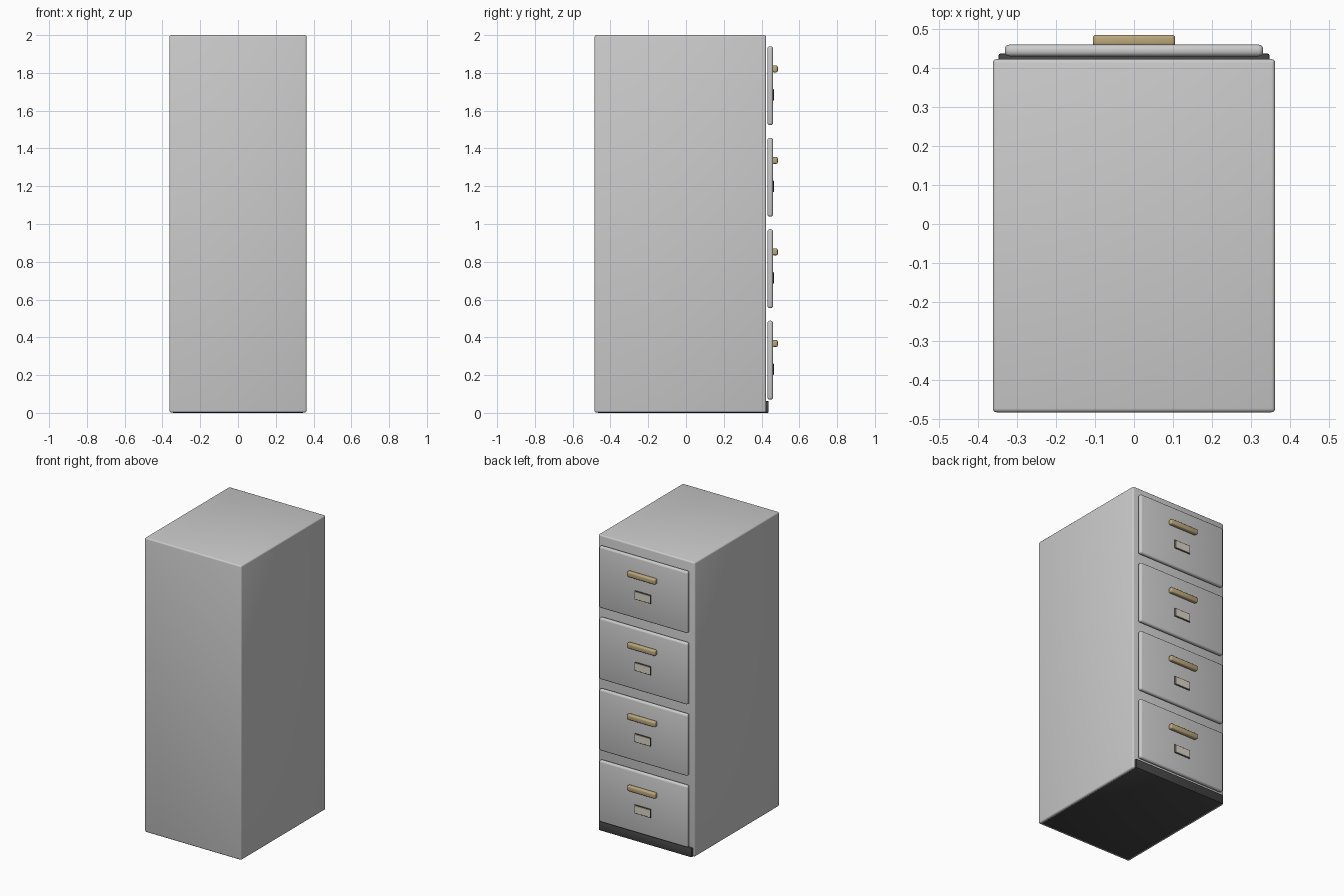
import bpy
import math

if "Cube" in bpy.data.objects:
    bpy.data.objects.remove(bpy.data.objects["Cube"])


def material(name, color):
    m = bpy.data.materials.new(name)
    m.diffuse_color = (*color, 1)
    m.use_nodes = True
    m.node_tree.nodes["Principled BSDF"].inputs["Base Color"].default_value = m.diffuse_color
    return m


def box(name, lo, hi, bevel, segments=3, mat=None):
    """Rounded box between two corners."""
    bpy.ops.mesh.primitive_cube_add(
        size=1, location=[(a + b) / 2 for a, b in zip(lo, hi)])
    ob = bpy.context.object
    ob.name = name
    ob.scale = [b - a for a, b in zip(lo, hi)]
    bpy.ops.object.transform_apply(location=False, rotation=False, scale=True)
    mod = ob.modifiers.new("Bevel", 'BEVEL')
    mod.width = bevel
    mod.segments = segments
    bpy.ops.object.modifier_apply(modifier=mod.name)
    bpy.ops.object.shade_smooth_by_angle(angle=math.radians(35))
    if mat:
        ob.data.materials.append(mat)
    return ob


brass = material("brass", (0.50, 0.39, 0.20))
dark = material("dark_metal", (0.06, 0.06, 0.06))
card = material("card", (0.70, 0.66, 0.56))

# Cabinet shell and dark plinth that pokes out below the drawers
box("cabinet_body", (-0.363, -0.484, 0.002), (0.363, 0.424, 2.0), 0.010)
box("plinth", (-0.348, -0.468, 0.0), (0.348, 0.438, 0.063), 0.005, 2, dark)

# Four drawers, each with a pull and a label holder
for i in range(4):
    z = 0.279 + 0.4843 * i
    n = i + 1
    box(f"drawer_front_{n}", (-0.332, 0.431, z - 0.209),
        (0.332, 0.461, z + 0.209), 0.012)
    box(f"drawer_handle_{n}", (-0.106, 0.457, z + 0.071),
        (0.106, 0.486, z + 0.107), 0.008, 3, brass)
    box(f"label_frame_{n}", (-0.061, 0.457, z - 0.078),
        (0.061, 0.465, z - 0.018), 0.002, 2, dark)
    box(f"label_card_{n}", (-0.056, 0.460, z - 0.073),
        (0.056, 0.4665, z - 0.023), 0.001, 1, card)
